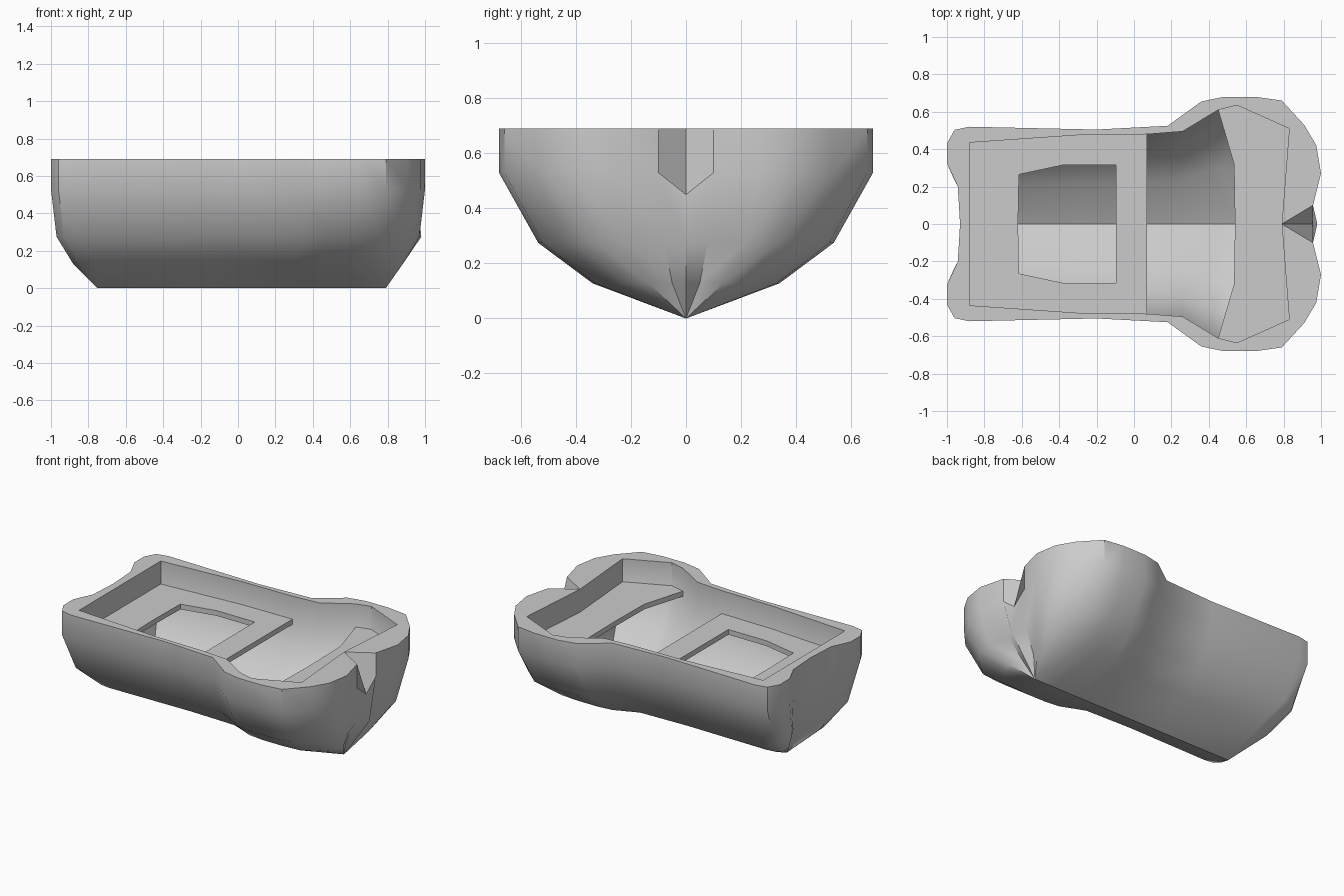
import bpy, bmesh

if "Cube" in bpy.data.objects:
    bpy.data.objects.remove(bpy.data.objects["Cube"])

RIM_Z, DECK_Z, DECK_T = 0.69, 0.535, 0.035

# Half outlines (y >= 0), from back centre to front centre
OUTER = [(-.93, 0), (-.942, .2), (-1, .325), (-1, .43), (-.96, .503), (-.88, .52),
         (-.2, .505), (.18, .525), (.36, .655), (.48, .68), (.65, .68), (.79, .66),
         (.91, .53), (.975, .42), (1, .27), (.957, .1), (.79, 0)]
INNER = [(-.88, 0), (-.88, .435), (-.3, .475), (.07, .48), (.26, .495), (.45, .61),
         (.55, .635), (.83, .51), (.79, 0)]


def finish(bm, name):
    """Mirror the half to -y, weld, and turn it into an object."""
    bmesh.ops.remove_doubles(bm, verts=bm.verts, dist=1e-4)
    bmesh.ops.mirror(bm, geom=bm.verts[:] + bm.edges[:] + bm.faces[:],
                     axis='Y', merge_dist=1e-4)
    bmesh.ops.remove_doubles(bm, verts=bm.verts, dist=1e-4)
    bmesh.ops.dissolve_degenerate(bm, edges=bm.edges, dist=1e-5)
    bmesh.ops.recalc_face_normals(bm, faces=bm.faces)
    me = bpy.data.meshes.new(name)
    bm.to_mesh(me)
    bm.free()
    ob = bpy.data.objects.new(name, me)
    bpy.context.collection.objects.link(ob)
    return ob


def ring(outline, sx, sy, z, lim, front=None):
    """Scaled copy of a half outline; x is held inside lim."""
    pts = [(max(lim[0], min(lim[1], x * sx)), y * sy, z) for x, y in outline]
    if front:
        pts[-1] = (front[0], 0, front[1])
    return pts


def loft(bm, rows):
    """Skin a list of rings; return the first ring's vertices."""
    vr = [[bm.verts.new(p) for p in r] for r in rows]
    for a, b in zip(vr, vr[1:]):
        for i in range(len(a) - 1):
            bm.faces.new((a[i], a[i + 1], b[i + 1], b[i]))
    return vr[0]


def plate(bm, pts):
    """Half deck plate, open on the centre line."""
    top = [bm.verts.new((x, y, DECK_Z)) for x, y in pts]
    low = [bm.verts.new((x, y, DECK_Z - DECK_T)) for x, y in pts]
    bm.faces.new(top)
    bm.faces.new(low[::-1])
    for i in range(len(pts)):
        j = (i + 1) % len(pts)
        if pts[i][1] or pts[j][1]:
            bm.faces.new((top[j], top[i], low[i], low[j]))


# Hull: outer skin with bow notch, flat rim, inner skin
bm = bmesh.new()
free = (-2, 2)
outer = loft(bm, [ring(OUTER, 1, 1, RIM_Z, free),
                  ring(OUTER, 1, 1, .53, free, (.955, .45)),
                  ring(OUTER, .97, .79, .275, free, (.98, .275)),
                  ring(OUTER, .88, .5, .128, free, (.88, .128)),
                  ring(OUTER, 1, 0, 0, (-.75, .79))])
inner = loft(bm, [ring(INNER, 1, 1, RIM_Z, free),
                  ring(INNER, 1, 1, DECK_Z - DECK_T, free),
                  ring(INNER, .96, .77, .3, free),
                  ring(INNER, .88, .47, .17, free),
                  ring(INNER, 1, 0, .06, (-.7, .66))])
bm.faces.new(outer + inner[-2::-1])
hull = finish(bm, "hull")

# Deck: rear plate with a hatch opening, and front plate
bm = bmesh.new()
plate(bm, [(-.88, 0), (-.88, .435), (-.3, .475), (.07, .48), (.07, 0), (-.095, 0),
           (-.095, .315), (-.38, .315), (-.615, .265), (-.62, 0)])
rear_deck = finish(bm, "rear_deck")
bm = bmesh.new()
plate(bm, [(.54, 0), (.535, .32), (.45, .61), (.55, .635), (.83, .51), (.79, 0)])
front_deck = finish(bm, "front_deck")

# Smooth hull with crisp edges
bpy.ops.object.select_all(action='DESELECT')
hull.select_set(True)
bpy.context.view_layer.objects.active = hull
bpy.ops.object.shade_smooth_by_angle(angle=0.6)
